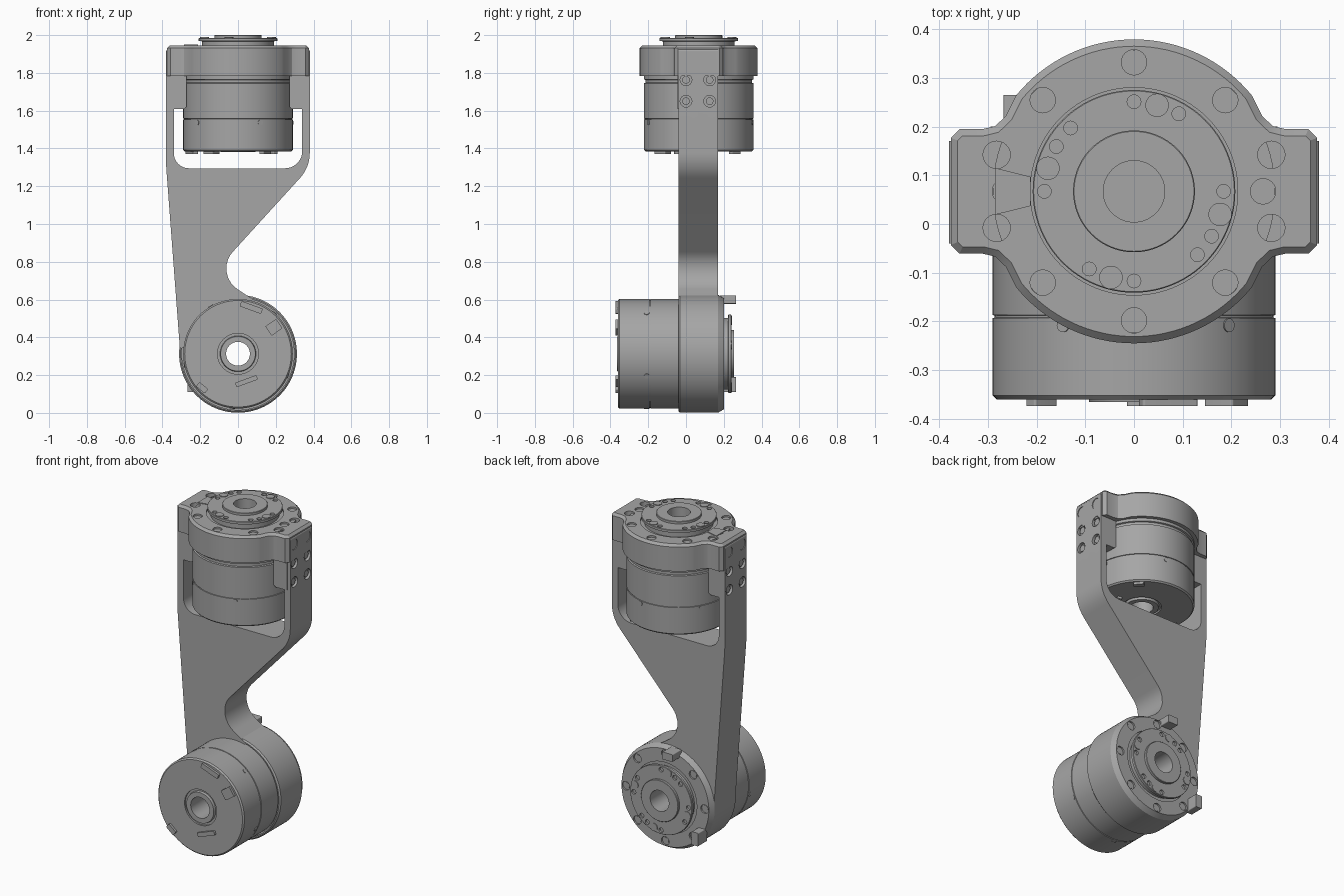
import bpy, bmesh, math
from mathutils import Matrix, Vector

cube = bpy.data.objects.get("Cube")
if cube:
    bpy.data.objects.remove(cube)

grey = bpy.data.materials.new("machined_grey")
grey.use_nodes = True
grey.diffuse_color = (0.38, 0.38, 0.38, 1)
grey.node_tree.nodes["Principled BSDF"].inputs["Base Color"].default_value = (0.38, 0.38, 0.38, 1)

# Frames: where a flat profile and its thickness point
ID = Matrix.Identity(4)
FRONT = Matrix(((1, 0, 0, 0), (0, 0, 1, 0), (0, 1, 0, 0), (0, 0, 0, 1)))
SIDE = Matrix(((0, 0, 1, 0), (1, 0, 0, 0), (0, 1, 0, 0), (0, 0, 0, 1)))
CAP = Matrix(((0, -1, 0, 0), (-1, 0, 0, 0), (0, 0, 1, 0), (0, 0, 0, 1)))
LOW_Z = 0.313
UPPER = Matrix.Translation((0, 0.067, 1.745))
LOWER = Matrix(((0, -1, 0, 0), (0, 0, 1, 0), (-1, 0, 0, LOW_Z), (0, 0, 0, 1)))


def polar(r, deg):
    return r * math.cos(math.radians(deg)), r * math.sin(math.radians(deg))


def disc(x, y, r, n=24):
    return [(x + r * math.cos(math.tau * i / n), y + r * math.sin(math.tau * i / n)) for i in range(n)]


def rounded(points):
    """Outline with a corner radius per point (x, y, radius)."""
    out = []
    for i, (x, y, r) in enumerate(points):
        p = Vector((x, y))
        if r == 0:
            out.append(p)
            continue
        u = (Vector(points[i - 1][:2]) - p).normalized()
        v = (Vector(points[(i + 1) % len(points)][:2]) - p).normalized()
        half = u.angle(v) / 2
        c = p + (u + v).normalized() * r / math.sin(half)
        a, b = p + u * r / math.tan(half) - c, p + v * r / math.tan(half) - c
        out += [c + a.lerp(b, k / 8).normalized() * r for k in range(9)]
    return out


def inset(points, d):
    res = []
    for i, p in enumerate(points):
        p = Vector(p)
        u = (Vector(points[i - 1]) - p).normalized()
        v = (Vector(points[(i + 1) % len(points)]) - p).normalized()
        res.append(p + (u + v) * d / math.sin(u.angle(v)))
    return res


def box(x, y, w, h, deg=0, r=0.005):
    rot = Matrix.Rotation(math.radians(deg), 2)
    corners = [rot @ Vector((sx * w / 2, sy * h / 2)) for sx, sy in ((-1, -1), (1, -1), (1, 1), (-1, 1))]
    return rounded([(x + c.x, y + c.y, r) for c in corners])


def prism(bm, pts, z0, z1, frame=ID, bevel=0):
    tmp = bmesh.new()
    face = tmp.faces.new([tmp.verts.new((p[0], p[1], z0)) for p in pts])
    ext = bmesh.ops.extrude_face_region(tmp, geom=[face])
    new = [g for g in ext["geom"] if isinstance(g, bmesh.types.BMVert)]
    bmesh.ops.translate(tmp, verts=new, vec=(0, 0, z1 - z0))
    if bevel:
        rim = [e for e in tmp.edges if all(abs(v.co.z - z1) < 1e-5 for v in e.verts)]
        bmesh.ops.bevel(tmp, geom=rim, offset=bevel, segments=1, affect='EDGES')
    tmp.transform(frame)
    bmesh.ops.recalc_face_normals(tmp, faces=tmp.faces)
    me = bpy.data.meshes.new("tmp")
    tmp.to_mesh(me)
    tmp.free()
    bm.from_mesh(me)
    bpy.data.meshes.remove(me)


def lathe(bm, profile, n=96):
    rings = [[bm.verts.new((r * math.cos(math.tau * i / n), r * math.sin(math.tau * i / n), z))
              for r, z in profile] for i in range(n)]
    m = len(profile)
    for i in range(n):
        a, b = rings[i], rings[(i + 1) % n]
        for j in range(m):
            k = (j + 1) % m
            bm.faces.new((a[j], b[j], b[k], a[k]))
    bmesh.ops.recalc_face_normals(bm, faces=bm.faces)


def make(name, bm, frame=ID):
    bm.transform(frame)
    me = bpy.data.meshes.new(name)
    bm.to_mesh(me)
    bm.free()
    me.materials.append(grey)
    ob = bpy.data.objects.new(name, me)
    bpy.context.collection.objects.link(ob)
    return ob


def cut(ob, bm, frame=ID):
    tool = make("cutter", bm, frame)
    tool.hide_render = True
    mod = ob.modifiers.new("cut", 'BOOLEAN')
    mod.operation, mod.solver, mod.object = 'DIFFERENCE', 'EXACT', tool
    dg = bpy.context.evaluated_depsgraph_get()
    me = bpy.data.meshes.new_from_object(ob.evaluated_get(dg))
    ob.modifiers.clear()
    ob.data = me
    bpy.data.objects.remove(tool)


# Motor: turned body with stepped output flange, axis along local z
bm = bmesh.new()
lathe(bm, [(.063, -.365), (.092, -.365), (.095, -.35), (.108, -.35), (.108, -.36), (.282, -.36),
           (.29, -.352), (.29, -.193), (.286, -.192), (.286, -.188), (.29, -.187), (.29, 0), (.282, .003),
           (.282, .018), (.29, .021), (.29, .19), (.19, .19), (.19, .222), (.208, .224), (.208, .238),
           (.206, .24), (.125, .24), (.125, .253), (.123, .255), (.063, .255)])
motor = make("upper_motor", bm)

# Vents and openings in the rear cap, screw holes in the flange
bm = bmesh.new()
for i in range(11):
    shift = 0.035 * math.sin(math.pi * i / 10)
    prism(bm, box(-.135 - shift, .18 - .03 * i, .08, .014, 0, .006), -.38, -.342, CAP)
for i in range(4):
    prism(bm, box(.195, .025 - .025 * i, .05, .012), -.38, -.342, CAP)
prism(bm, box(.09, -.225, .15, .045, 20, .022), -.38, -.33, CAP)
prism(bm, box(.055, .165, .09, .09, -10), -.38, -.345, CAP)
prism(bm, box(-.07, .18, .13, .025, 75, .012), -.38, -.345, CAP)
for k in range(4):
    for deg in (0, 60):
        prism(bm, disc(*polar(.184, deg + 90 * k), .014), .228, .26)
for deg in (135, -45):
    prism(bm, disc(*polar(.184, deg), .014), .228, .26)
cut(motor, bm)

# Small raised fittings: flange pins, cap plugs, side screws
bm = bmesh.new()
for k in range(4):
    prism(bm, disc(*polar(.183, 75 + 90 * k), .024), .235, .244)
for x, y, w, h, deg in ((.07, .245, .12, .03, -20), (.19, .14, .07, .06, 35),
                        (-.19, -.18, .06, .03, -40), (.045, -.145, .12, .025, 20)):
    prism(bm, box(x, y, w, h, deg), -.374, -.355, CAP)
for k in range(5):
    turn = Matrix.Rotation(math.radians(-138 - 72 * k), 4, 'Z')
    prism(bm, disc(0, -.208, .014), .28, .293, turn @ SIDE)
fittings = make("upper_motor_fittings", bm)

for ob in (motor, fittings):
    twin = bpy.data.objects.new(ob.name.replace("upper", "lower"), ob.data)
    bpy.context.collection.objects.link(twin)
    ob.matrix_world, twin.matrix_world = UPPER, LOWER


def bolt_circle(bm, r, z0, z1):
    for k in range(8):
        prism(bm, disc(*polar(.265, 45 * k), r), z0, z1)


# Upper clamp: round collar with two ears
q = [(.376, .11), (.358, .128), (.31, .128), (.285, .134), (.263, .155)]
q += [polar(.312, 39 + 51 * i / 16) for i in range(17)]
mir = q[:-1][::-1]
outline = q + [(-x, y) for x, y in mir] + [(-x, -y) for x, y in q] + [(x, -y) for x, y in mir]
bm = bmesh.new()
prism(bm, outline, .038, .2, bevel=.014)
clamp = make("upper_clamp", bm, UPPER)
bm = bmesh.new()
prism(bm, disc(0, 0, .213, 96), 0, .3)
bolt_circle(bm, .026, .178, .25)
for sx in (-1, 1):
    for sy in (-1, 1):
        prism(bm, disc(sx * .282, sy * .075, .028), .165, .25)
cut(clamp, bm, UPPER)

# Ear legs that reach down inside the fork arms
bm = bmesh.new()
for s in (-1, 1):
    prism(bm, rounded([(s * .272, 1.62, 0), (s * .284, 1.61, 0), (s * .36, 1.61, 0), (s * .36, 1.84, 0),
                       (s * .272, 1.84, 0)]), -.045, .17, FRONT)
make("clamp_legs", bm)

# Lower housing ring around the motor
bm = bmesh.new()
lathe(bm, [(.297, -.04), (.304, -.04), (.312, -.032), (.312, .17), (.294, .2), (.213, .2),
           (.213, .15), (.28, .15), (.28, -.025), (.297, -.025)])
ring = make("lower_housing_ring", bm, LOWER)
bm = bmesh.new()
bolt_circle(bm, .026, .178, .25)
cut(ring, bm, LOWER)

for name, frame in (("upper_bolts", UPPER), ("lower_bolts", LOWER)):
    bm = bmesh.new()
    bolt_circle(bm, .019, .17, .193)
    make(name, bm, frame)

# Link arm: fork at the top, tapering to the lower housing
bm = bmesh.new()
prism(bm, rounded([(-.38, 1.925, .01), (-.34, 1.925, 0), (-.34, 1.295, .08), (.34, 1.295, .09),
                   (.34, 1.925, 0), (.38, 1.925, .01), (.38, 1.30, .2), (-.13, .74, .13), (.08, .6, 0),
                   (-.1, .46, 0), (-.27, .34, 0), (-.308, .345, 0), (-.38, 1.3, .3)]), -.04, .17, FRONT)
arm = make("link_arm", bm)

# Pockets between diagonal ribs, rivet holes, bolt seats on the fork
nodes = dict(a=(-.345, 1.262), b=(0, 1.262), c=(.31, 1.262), d=(-.17, 1.09), e=(.163, 1.094),
             f=(-.325, .94), g=(0, .92), h=(-.155, .77), i=(-.305, .622))
bm = bmesh.new()
for key in ("abd", "bce", "begd", "adf", "dghf", "fhi"):
    prism(bm, rounded([(*p, .014) for p in inset([nodes[n] for n in key], .02)]), -.1, .11, FRONT)
prism(bm, rounded([(-.155, .735, .014), (-.065, .655, .014), (-.27, .58, .014)]), -.1, .11, FRONT)
for p in nodes.values():
    prism(bm, disc(*p, .01, 12), -.1, .25, FRONT)
seats = [(y, z) for y in (0, .125) for z in (1.65, 1.763, 1.878)]
for y, z in seats:
    for s in (-1, 1):
        prism(bm, disc(y, z, .031), s * .362, s * .42, SIDE)
cut(arm, bm)

bm = bmesh.new()
for y, z in seats:
    for s in (-1, 1):
        prism(bm, disc(y, z, .02), s * .35, s * .372, SIDE)
make("fork_bolts", bm)

# Stop blocks on the back of the lower housing, wedge on the upper clamp
bm = bmesh.new()
prism(bm, box(-.06, .6, .07, .045), .18, .265, FRONT)
prism(bm, box(-.245, .15, .045, .08), .18, .265, FRONT)
make("stop_blocks", bm)
bm = bmesh.new()
prism(bm, [(-.212, -.03), (-.212, .03), (-.285, .048), (-.285, -.048)], .195, .204)
make("clamp_wedge", bm, UPPER)

# Smooth the round surfaces, keep the edges crisp
bpy.ops.object.select_all(action='DESELECT')
for ob in bpy.context.collection.objects:
    if ob.type == 'MESH':
        ob.select_set(True)
        bpy.context.view_layer.objects.active = ob
bpy.ops.object.shade_smooth_by_angle(angle=math.radians(30))
